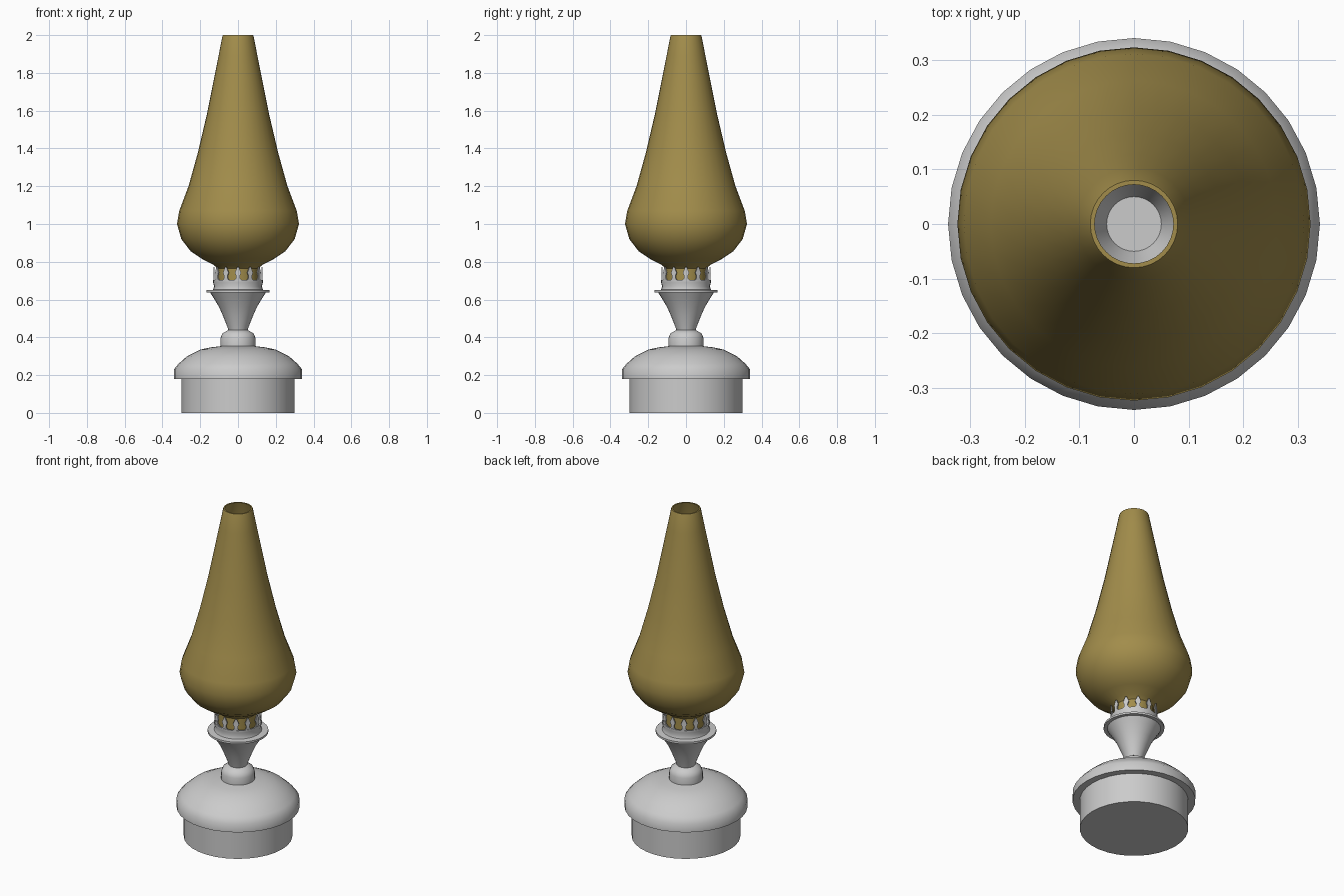
import bpy, bmesh, math

if "Cube" in bpy.data.objects:
    bpy.data.objects.remove(bpy.data.objects["Cube"])

SIDES = 32


def material(name, col):
    m = bpy.data.materials.new(name)
    m.diffuse_color = (*col, 1)
    m.use_nodes = True
    m.node_tree.nodes["Principled BSDF"].inputs["Base Color"].default_value = m.diffuse_color
    return m


metal = material("pale grey metal", (0.60, 0.60, 0.60))
amber = material("amber glass", (0.36, 0.265, 0.07))


def finish(name, bm, mat, angle=40):
    bmesh.ops.recalc_face_normals(bm, faces=bm.faces)
    me = bpy.data.meshes.new(name)
    bm.to_mesh(me)
    bm.free()
    me.materials.append(mat)
    ob = bpy.data.objects.new(name, me)
    bpy.context.collection.objects.link(ob)
    bpy.ops.object.select_all(action='DESELECT')
    ob.select_set(True)
    bpy.context.view_layer.objects.active = ob
    bpy.ops.object.shade_smooth_by_angle(angle=math.radians(angle))
    return ob


def lathe(name, profile, mat, closed=False):
    """Spin (radius, z) points; open profiles are capped at both ends."""
    bm = bmesh.new()
    rings = []
    for r, z in profile:
        rings.append([bm.verts.new((r * math.cos(math.tau * i / SIDES),
                                    r * math.sin(math.tau * i / SIDES), z))
                      for i in range(SIDES)])
    pairs = list(zip(rings, rings[1:]))
    if closed:
        pairs.append((rings[-1], rings[0]))
    for a, b in pairs:
        for i in range(SIDES):
            j = (i + 1) % SIDES
            bm.faces.new((a[i], a[j], b[j], b[i]))
    if not closed:
        bm.faces.new(rings[0])
        bm.faces.new(rings[-1])
    return finish(name, bm, mat)


# Oil reservoir: foot drum, overhanging rim, dome and neck
lathe("reservoir", [
    (0.30, 0), (0.30, 0.18), (0.34, 0.18), (0.34, 0.23), (0.315, 0.26),
    (0.27, 0.30), (0.20, 0.335), (0.145, 0.347), (0.093, 0.353),
    (0.093, 0.395), (0.083, 0.42), (0.05, 0.44)], metal)

# Burner: flared funnel, flange and collar, hollow inside
lathe("burner", [
    (0.05, 0.435), (0.058, 0.46), (0.078, 0.51), (0.10, 0.56), (0.13, 0.61),
    (0.148, 0.638), (0.168, 0.638), (0.168, 0.65), (0.132, 0.652),
    (0.126, 0.67), (0.132, 0.69), (0.132, 0.703), (0.124, 0.703),
    (0.12, 0.65), (0.09, 0.56), (0.065, 0.50), (0.05, 0.46)], metal)

# Crown of twelve pointed prongs holding the chimney
bm = bmesh.new()
half = [(0.022, 0.700), (0.011, 0.712), (0.010, 0.725), (0.017, 0.742), (0.004, 0.772)]
outline = half + [(-w, z) for w, z in reversed(half)]
for k in range(12):
    a = math.tau * k / 12
    loops = []
    for r in (0.125, 0.131):
        loops.append([bm.verts.new((r * math.cos(a + w / r), r * math.sin(a + w / r), z))
                      for w, z in outline])
    inner, outer = loops
    n = len(outline)
    for i in range(n):
        j = (i + 1) % n
        bm.faces.new((inner[i], inner[j], outer[j], outer[i]))
    for lp in loops:  # strips across each prong
        for i in range(n // 2 - 1):
            bm.faces.new((lp[i], lp[i + 1], lp[n - 2 - i], lp[n - 1 - i]))
finish("crown_prongs", bm, metal)

# Glass chimney: outer skin, and an inner skin for wall thickness
outer = [(0.108, 0.69), (0.108, 0.765), (0.13, 0.785), (0.19, 0.815), (0.25, 0.855),
         (0.30, 0.92), (0.323, 1.0), (0.311, 1.07), (0.262, 1.20), (0.212, 1.38),
         (0.165, 1.58), (0.127, 1.77), (0.103, 1.89), (0.083, 1.993), (0.08, 2.0)]
inner = [(r - 0.008, z + (0.008 if 0.77 < z < 0.9 else 0)) for r, z in reversed(outer)]
lathe("glass_chimney", outer + inner, amber, closed=True)
